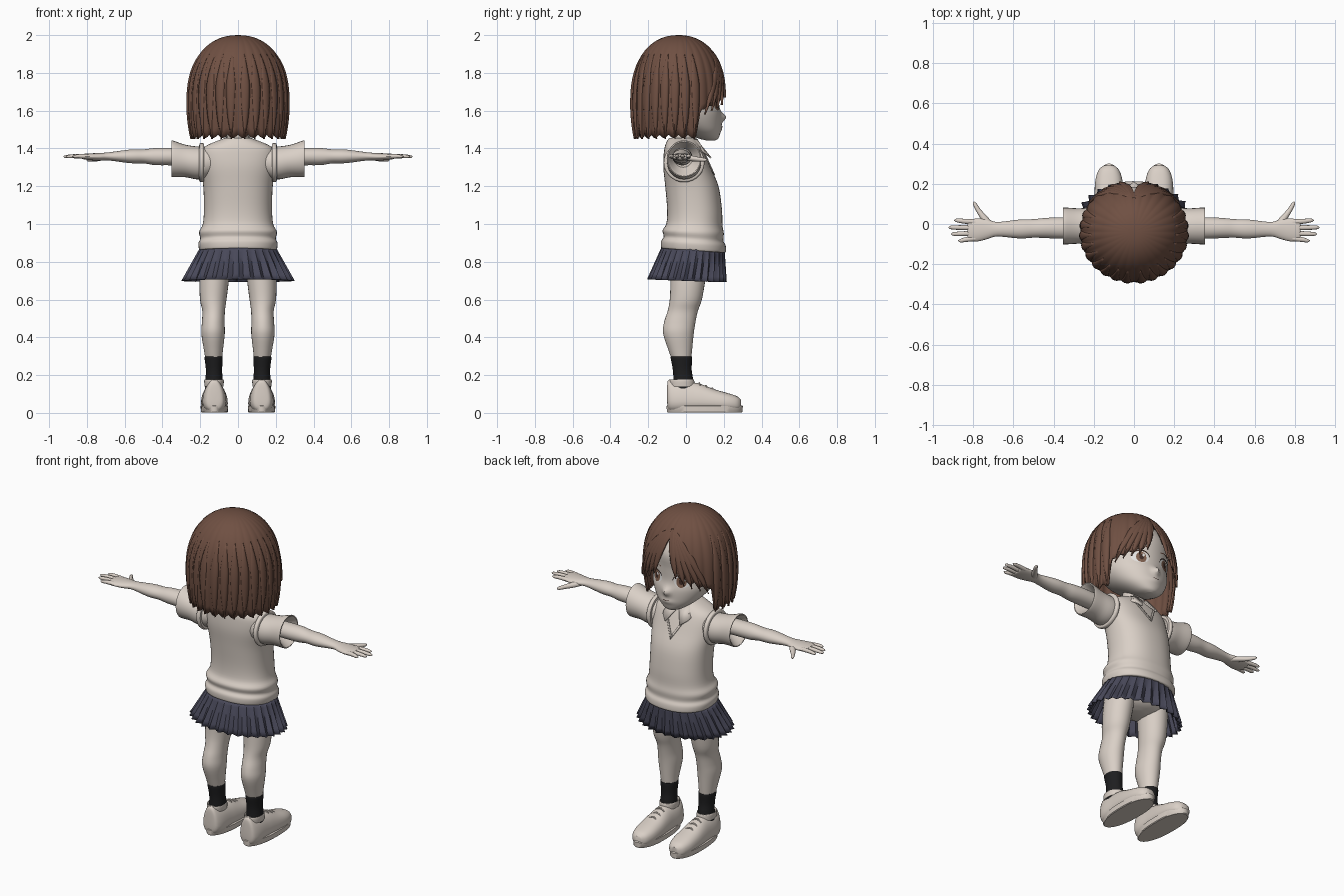
import bpy, bmesh, math
from math import sin, cos, pi
from mathutils import Vector
from mathutils.bvhtree import BVHTree

if "Cube" in bpy.data.objects:
    bpy.data.objects.remove(bpy.data.objects["Cube"])


def material(name, rgb):
    m = bpy.data.materials.new(name)
    m.use_nodes = True
    m.diffuse_color = (*rgb, 1)
    m.node_tree.nodes["Principled BSDF"].inputs["Base Color"].default_value = (*rgb, 1)
    return m


IVORY = material("warm_ivory", (0.70, 0.63, 0.57))
BROWN = material("hair_brown", (0.16, 0.08, 0.055))
NAVY = material("skirt_navy", (0.065, 0.065, 0.10))
BLACK = material("sock_black", (0.013, 0.013, 0.014))
WHITE = material("eye_white", (0.85, 0.83, 0.81))
IRIS = material("iris_brown", (0.22, 0.12, 0.08))
DARK = material("lash_dark", (0.05, 0.025, 0.02))


def surface(name, mat, rows, closed=True, caps=False, mirror=False, thick=0):
    """Skin a list of point rows into a mesh object."""
    bm = bmesh.new()
    vs = [[bm.verts.new(p) for p in row] for row in rows]
    n = len(rows[0])
    for a, b in zip(vs, vs[1:]):
        for i in range(n if closed else n - 1):
            j = (i + 1) % n
            bm.faces.new((a[i], a[j], b[j], b[i]))
    if caps:
        bm.faces.new(vs[0])
        bm.faces.new(vs[-1])
    bmesh.ops.remove_doubles(bm, verts=bm.verts, dist=1e-5)
    bmesh.ops.recalc_face_normals(bm, faces=bm.faces)
    me = bpy.data.meshes.new(name)
    bm.to_mesh(me)
    bm.free()
    me.materials.append(mat)
    ob = bpy.data.objects.new(name, me)
    bpy.context.collection.objects.link(ob)
    if thick:
        s = ob.modifiers.new("thickness", 'SOLIDIFY')
        s.thickness, s.offset = thick, -1
    if mirror:
        ob.modifiers.new("mirror", 'MIRROR')
    return ob


def smooth_rings(rings, sub):
    """Catmull-Rom interpolation between the given rings."""
    out = []
    for i in range(len(rings) - 1):
        p = [rings[max(i - 1, 0)], rings[i], rings[i + 1], rings[min(i + 2, len(rings) - 1)]]
        for k in range(sub):
            t = k / sub
            out.append([b + t / 2 * (c - a + t * (2*a - 5*b + 4*c - d + t * (3*(b - c) + d - a)))
                        for a, b, c, d in zip(*p)])
    return out + [list(rings[-1])]


def loft(name, mat, axis, rings, seg=28, sub=4, power=2, deform=None, **kw):
    """Rings are (position on axis, centre a, centre b, radius a, radius b)."""
    rows = []
    for t, ca, cb, ra, rb in smooth_rings(rings, sub):
        row = []
        for i in range(seg):
            u, v = cos(2*pi*i/seg), sin(2*pi*i/seg)
            a = ca + max(ra, .001) * math.copysign(abs(u) ** (2/power), u)
            b = cb + max(rb, .001) * math.copysign(abs(v) ** (2/power), v)
            p = {'x': (t, a, b), 'y': (a, t, b), 'z': (a, b, t)}[axis]
            row.append(deform(*p) if deform else p)
        rows.append(row)
    return surface(name, mat, rows, caps=True, **kw)


def upright(profile):
    """Turn (z, half width, back y, front y) into rings about x = 0."""
    return [(z, 0, (b + f)/2, w, (f - b)/2) for z, w, b, f in profile]


def tree_of(ob):
    return BVHTree.FromPolygons([v.co for v in ob.data.vertices], [p.vertices[:] for p in ob.data.polygons])


def decal(name, mat, tree, grid, off, closed=False, **kw):
    """Lay a grid of (x, z) points onto the +y side of a surface."""
    def drop(x, z):
        hit = tree.ray_cast(Vector((x, 1, z)), Vector((0, -1, 0)))[0]
        return (x, (hit.y if hit else 0) + off, z)
    return surface(name, mat, [[drop(*p) for p in r] for r in grid], closed, **kw)


def disc(x, z, rx, rz):
    return [[(x + r*rx*cos(2*pi*i/24), z + r*rz*sin(2*pi*i/24)) for i in range(24)]
            for r in (0.01, .35, .7, 1)]


def strip(points, w):
    return [[(x, z - w), (x, z + w)] for x, z in points]


# Head with small nose
def nose(x, y, z):
    bump = math.exp(-(x/.02)**2 - ((z - 1.565)/.022)**2) + .25*math.exp(-(x/.04)**2 - ((z - 1.505)/.015)**2)
    return (x, y + (.026*bump if y > .1 else 0), z)


head = loft("head", IVORY, 'z', upright([
    (1.442, .02, .11, .155), (1.455, .06, .06, .172), (1.49, .112, -.02, .183), (1.53, .15, -.1, .187),
    (1.58, .178, -.16, .186), (1.63, .19, -.19, .176), (1.7, .2, -.2, .177), (1.8, .19, -.2, .18),
    (1.9, .13, -.15, .11), (1.94, .04, -.07, .03)]), seg=72, sub=5, deform=nose)
loft("neck", IVORY, 'z', upright([(1.36, .075, -.08, .06), (1.43, .06, -.07, .05), (1.54, .06, -.07, .06)]))

# Painted face
face = tree_of(head)
for side, s in (("right", -1), ("left", 1)):
    x = .085 * s
    decal(side + "_eye_white", WHITE, face, disc(x, 1.637, .046, .036), .003, True)
    decal(side + "_iris", IRIS, face, disc(x - .003*s, 1.636, .027, .034), .005, True)
    decal(side + "_pupil", DARK, face, disc(x - .003*s, 1.638, .012, .018), .007, True)
    decal(side + "_eye_glint", WHITE, face, disc(x - .012, 1.65, .007, .009), .008, True)
    arc = [(x + .05*cos(a*pi/12), 1.637 + .04*sin(a*pi/12)) for a in range(13)]
    decal(side + "_upper_lash", DARK, face, strip(arc, .004), .008)
    decal(side + "_eyebrow", BROWN, face, strip([(x + .008*k, 1.712 - .0004*k*k) for k in range(-5, 6)], .003), .004)
decal("mouth", DARK, face, strip([(.005*k, 1.513 + .0002*k*k) for k in range(-4, 5)], .002), .004)


# Bob hair: a rounded shell whose lower edge rises at the parting
def hair_point(th, z, off=0):
    if z > 1.65:
        f = max(0, 1 - ((z - 1.65)/.35)**2.4) ** .4545
    else:
        f = 1 - .09*((1.65 - z)/.2)**2
    return (sin(th)*(.264*f + off), -.04 + cos(th)*(.248*f + off), z)


EDGE = [(0, 1.87), (.17, 1.76), (.36, 1.67), (.6, 1.64), (1.08, 1.60), (1.14, 1.455), (4, 1.455)]


def hair_edge(th):
    a = abs(th)
    for (t0, z0), (t1, z1) in zip(EDGE, EDGE[1:]):
        if a <= t1:
            return z0 + (z1 - z0)*(a - t0)/(t1 - t0)


rows, cols = 20, 196
shell = []
for r in range(rows + 1):
    v, row = r/rows, []
    for c in range(cols):
        th = -pi + 2*pi*c/cols
        ridge = abs(sin(14*th))
        low = hair_edge(th) + .018*(1 - ridge)
        row.append(hair_point(th, low + (2 - low)*cos(v*pi/2), .007*v*ridge))
    shell.append(row)
surface("hair_shell", BROWN, shell, thick=.012)


def lock(name, th0, z0, th1, z1, width, bend=1.0):
    """A tapered strand lying on the hair shell."""
    grid = []
    for k in range(15):
        s = k/14
        w = width * min(1, .25 + 2.2*s) * (1 - s**4) + .002
        th, z = th0 + (th1 - th0)*s**bend, z0 + (z1 - z0)*s
        grid.append([hair_point(th + u*w, z, .002 + .011*s**.5*(1 - u*u)) for u in (-1, -.5, 0, .5, 1)])
    surface(name, BROWN, grid, closed=False, thick=.004)


for s in (-1, 1):
    for i, (th, z) in enumerate([(.27, 1.67), (.45, 1.63), (.62, 1.615), (.8, 1.6), (.98, 1.58)]):
        lock(f"fringe_lock_{i}", .04*s, 1.93, th*s, z, .1, .6)
    for i in range(9):
        th = 1.2 + i*.225
        lock(f"side_lock_{i}", th*s, 1.9, th*s, 1.45, .1)


# Knitted vest
vest = loft("vest", IVORY, 'z', upright([
    (.862, .2, -.125, .2), (.868, .206, -.132, .212), (.9, .21, -.132, .21), (.925, .2, -.118, .198),
    (.96, .206, -.124, .2), (1.0, .187, -.104, .193), (1.08, .18, -.1, .19), (1.2, .184, -.11, .172),
    (1.3, .198, -.12, .13), (1.37, .198, -.118, .1), (1.41, .175, -.112, .08),
    (1.44, .11, -.1, .06), (1.455, .07, -.09, .045)]), seg=48, power=2.3,
    deform=lambda x, y, z: (x, y, z - .07*y*max(0, min(1, (1.05 - z)*8))))
chest = tree_of(vest)
for s in (-1, 1):
    neckline = [(s*.075*k/8, 1.27 + .13*k/8) for k in range(9)]
    decal("neckline_rib", IVORY, chest, strip(neckline, .01), .006, thick=.006)
loft("armhole_ribs", IVORY, 'x', [(.18, -.01, 1.325, .1, .1), (.19, -.01, 1.325, .108, .104),
                                  (.203, -.01, 1.325, .104, .1), (.206, -.01, 1.325, .085, .088)], mirror=True)

# Shirt collar and sleeves
loft("collar_band", IVORY, 'z', upright([(1.41, .1, -.1, .075), (1.445, .078, -.088, .062),
                                         (1.452, .072, -.082, .056), (1.43, .065, -.075, .05)]))
surface("collar_flaps", IVORY, [[(.004, .075, 1.425), (.05, .135, 1.352)], [(.045, .062, 1.448), (.085, .105, 1.378)],
                                [(.078, .0, 1.45), (.108, .04, 1.41)]], closed=False, mirror=True, thick=.008)
loft("sleeves", IVORY, 'x', [(.14, -.01, 1.33, .08, .08), (.21, -.01, 1.323, .09, .087), (.28, -.01, 1.334, .088, .086),
                             (.345, -.01, 1.345, .092, .097), (.352, -.01, 1.345, .088, .093),
                             (.345, -.01, 1.345, .08, .085), (.29, -.015, 1.35, .05, .05)], mirror=True)

# Arms and hands
loft("arms", IVORY, 'x', [
    (.24, -.02, 1.355, .05, .045), (.36, -.02, 1.357, .053, .046), (.44, -.02, 1.357, .05, .045),
    (.5, -.022, 1.358, .046, .037), (.57, -.025, 1.358, .047, .036), (.68, -.026, 1.358, .036, .022),
    (.73, -.026, 1.356, .049, .02), (.78, -.03, 1.356, .057, .018), (.82, -.032, 1.357, .054, .014),
    (.828, -.032, 1.357, .045, .009)], mirror=True)
for name, y0, y1, tip in (("index", .01, .018, .895), ("middle", -.019, -.017, .923),
                          ("ring", -.047, -.05, .91), ("little", -.072, -.083, .875)):
    loft(name + "_fingers", IVORY, 'x', [(.79, y0, 1.357, .013, .012), ((.8 + tip)/2, (y0 + y1)/2, 1.359, .012, .011),
                                         (tip - .012, y1, 1.357, .009, .008), (tip, y1, 1.357, .002, .002)],
         seg=12, sub=3, mirror=True)
loft("thumbs", IVORY, 'y', [(-.01, .72, 1.352, .025, .015), (.03, .745, 1.347, .021, .015), (.07, .775, 1.342, .014, .012),
                            (.1, .792, 1.34, .01, .009), (.112, .797, 1.34, .002, .002)], seg=12, mirror=True)

# Pleated skirt
pleats, skirt = 30, []
for k in range(7):
    t = k/6
    row = []
    for i in range(pleats * 4):
        fold = (0, .35, .7, 1)[i % 4] * .024 * (.15 + .85*t)
        a = 2*pi*(i - (.7 if i % 4 == 3 else 0))/(pleats*4)
        row.append(((.2 + .077*t + fold)*cos(a), .038 - .033*t + (.163 + .024*t + fold)*sin(a),
                    .872 - .172*t - .05*(.163*sin(a))))
    skirt.append(row)
surface("pleated_skirt", NAVY, skirt, thick=.004)
loft("hips", IVORY, 'z', upright([(.715, .05, -.04, .06), (.75, .15, -.09, .13), (.86, .18, -.11, .17)]))

# Legs and socks
loft("legs", IVORY, 'z', [
    (.27, .128, -.022, .042, .048), (.33, .13, -.03, .05, .062), (.42, .132, -.04, .062, .081),
    (.48, .131, -.033, .06, .083), (.54, .129, -.017, .06, .08), (.6, .131, -.001, .07, .085),
    (.7, .126, .01, .078, .092), (.82, .115, .02, .08, .1)], mirror=True)
loft("socks", BLACK, 'z', [(.13, .128, -.015, .046, .055), (.18, .127, -.015, .045, .052), (.23, .127, -.02, .043, .05),
                           (.29, .129, -.024, .048, .057), (.297, .129, -.024, .045, .054)], mirror=True)


# Shoes, narrowing towards the ankle
def taper(x, y, z):
    return (.125 + (x - .125)*(1 - .4*min(1, max(0, z)/.17)**2), y, z)


loft("shoe_uppers", IVORY, 'y', [
    (-.1, .125, .1, .02, .04), (-.092, .125, .095, .05, .08), (-.05, .125, .087, .066, .083), (.03, .125, .084, .07, .078),
    (.08, .125, .08, .073, .072), (.15, .125, .068, .075, .057), (.22, .125, .058, .07, .047),
    (.27, .125, .05, .052, .038), (.292, .125, .044, .025, .025)], power=2.6, deform=taper, mirror=True)
sole = []
for z, grow in ((.002, -.004), (.006, 0), (.036, .002), (.04, -.004)):
    sole.append([(.125 + (.071 + grow + .006*sin(a))*cos(a), .099 + (.2 + grow)*math.copysign(abs(sin(a))**.8, sin(a)),
                  z) for a in [2*pi*i/40 for i in range(40)]])
surface("shoe_soles", IVORY, sole, caps=True, mirror=True)
loft("shoe_openings", IVORY, 'z', [(.14, .127, -.02, .05, .066), (.168, .127, -.022, .052, .066),
                                   (.176, .127, -.022, .049, .062), (.165, .127, -.02, .043, .053)], mirror=True)
for i in range(3):
    y, z = .07 + .035*i, .158 - .014*i
    loft(f"laces_{i}", IVORY, 'x', [(.095, y + .005, z - .012, .004, .004), (.125, y, z, .005, .005),
                                    (.155, y + .005, z - .012, .004, .004)], seg=8, mirror=True)

# Shading
bpy.ops.object.select_all(action='DESELECT')
for ob in bpy.context.scene.objects:
    if ob.type == 'MESH':
        ob.select_set(True)
        bpy.context.view_layer.objects.active = ob
bpy.ops.object.shade_smooth_by_angle(angle=math.radians(40))
